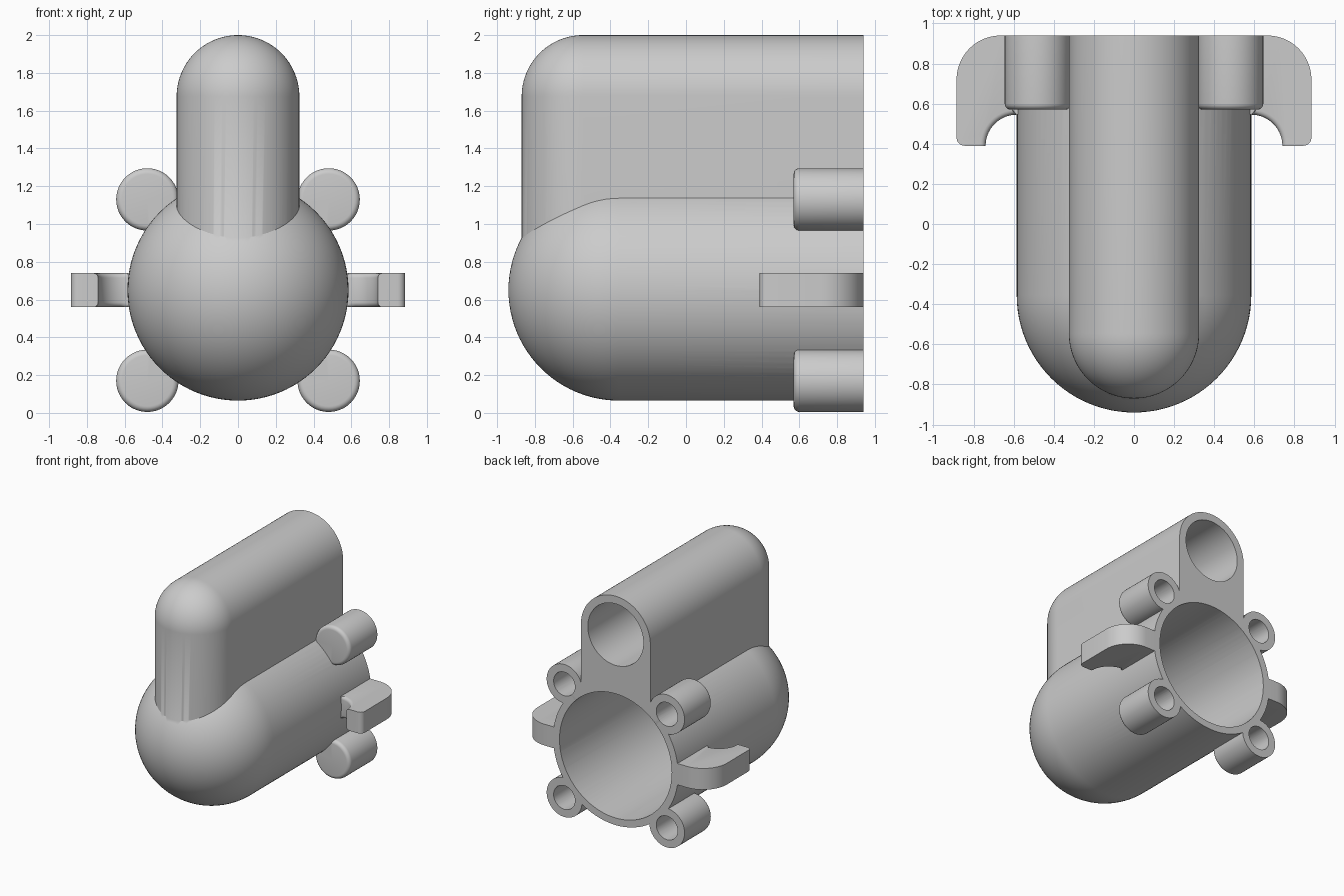
import bpy, bmesh
from math import sin, cos, pi
from mathutils import Matrix

cube = bpy.data.objects.get("Cube")
if cube:
    bpy.data.objects.remove(cube)

BACK = 0.94
BODY_Z, FIN_Z = 0.65, 1.675

grey = bpy.data.materials.new("plain_grey")
grey.use_nodes = True
grey.diffuse_color = (0.6, 0.6, 0.6, 1)
grey.node_tree.nodes["Principled BSDF"].inputs["Base Color"].default_value = (0.6, 0.6, 0.6, 1)


def arc(cx, cy, r, start, end, steps):
    """Points on an arc, angles in units of pi."""
    angles = [pi * (start + (end - start) * i / steps) for i in range(steps + 1)]
    return [(cx + r * cos(a), cy + r * sin(a)) for a in angles]


def finish(bm, name):
    bmesh.ops.recalc_face_normals(bm, faces=bm.faces[:])
    mesh = bpy.data.meshes.new(name)
    bm.to_mesh(mesh)
    bm.free()
    mesh.materials.append(grey)
    obj = bpy.data.objects.new(name, mesh)
    bpy.context.collection.objects.link(obj)
    return obj


def lathe(profile, x, z, sides):
    """Revolve (radius, y) points around a line along y."""
    bm = bmesh.new()
    verts = [bm.verts.new((r, y, 0)) for r, y in profile]
    edges = [bm.edges.new(pair) for pair in zip(verts, verts[1:])]
    bmesh.ops.spin(bm, geom=verts + edges, cent=(0, 0, 0), axis=(0, 1, 0),
                   angle=2 * pi, steps=sides)
    bmesh.ops.remove_doubles(bm, verts=bm.verts[:], dist=1e-5)
    bmesh.ops.translate(bm, verts=bm.verts[:], vec=(x, 0, z))
    return bm


def bullet(r, y_centre, y_end, z, sides=96):
    """Cylinder along y with a domed front and a flat back."""
    dome = arc(0, y_centre, r, -0.5, 0, sides // 4)
    dome[0] = (0, y_centre - r)
    return lathe(dome + [(r, y_end), (0, y_end)], 0, z, sides)


def boolean(target, tool, operation):
    mod = target.modifiers.new(operation.lower(), "BOOLEAN")
    mod.operation, mod.solver, mod.object = operation, "EXACT", tool
    bpy.context.view_layer.objects.active = target
    bpy.ops.object.modifier_apply(modifier=mod.name)
    bpy.data.objects.remove(tool)


# Main round body
housing = finish(bullet(0.585, -0.355, BACK, BODY_Z), "housing")

# Upright fin: hull around two stacked bullets
bm = bullet(0.325, -0.545, BACK, FIN_Z)
bottom = bmesh.ops.duplicate(bm, geom=bm.verts[:] + bm.edges[:] + bm.faces[:])["geom"]
bmesh.ops.translate(bm, verts=[v for v in bottom if isinstance(v, bmesh.types.BMVert)],
                    vec=(0, 0, BODY_Z - FIN_Z))
hull = bmesh.new()
for v in bm.verts:
    hull.verts.new(v.co)
bm.free()
bmesh.ops.convex_hull(hull, input=hull.verts[:])
bmesh.ops.delete(hull, geom=[v for v in hull.verts if not v.link_faces], context="VERTS")
bmesh.ops.dissolve_limit(hull, angle_limit=0.005, verts=hull.verts[:], edges=hull.edges[:])
boolean(housing, finish(hull, "fin"), "UNION")

# Four screw bosses with rounded front rims
boss_spots = [(x, z) for x in (-0.48, 0.48) for z in (0.17, 1.13)]
boss_profile = [(0, 0.57)] + arc(0.135, 0.6, 0.03, -0.5, 0, 5) + [(0.165, BACK), (0, BACK)]
for x, z in boss_spots:
    boolean(housing, finish(lathe(boss_profile, x, z, 48), "boss"), "UNION")


# Side hooks with a hollow inner curve
def hook(side):
    outline = [(0.5, BACK)]
    outline += arc(0.665, 0.72, 0.22, 0.5, 0, 14)
    outline += arc(0.845, 0.43, 0.04, 0, -0.5, 5)
    outline += arc(0.585, 0.39, 0.155, 0, 0.5, 14)
    outline += [(0.5, 0.545)]
    bm = bmesh.new()
    face = bm.faces.new([bm.verts.new((x, y, 0.56)) for x, y in outline])
    up = bmesh.ops.extrude_face_region(bm, geom=[face])["geom"]
    bmesh.ops.translate(bm, verts=[v for v in up if isinstance(v, bmesh.types.BMVert)],
                        vec=(0, 0, 0.18))
    bmesh.ops.recalc_face_normals(bm, faces=bm.faces[:])

    def on_curve(v):
        return abs(((v.co.x - 0.585) ** 2 + (v.co.y - 0.39) ** 2) ** 0.5 - 0.155) < 0.001

    rims = [e for e in bm.edges if all(on_curve(v) for v in e.verts)
            and abs(e.verts[0].co.z - e.verts[1].co.z) < 0.01]
    bmesh.ops.bevel(bm, geom=rims, offset=0.025, segments=4, profile=0.5, affect="EDGES")
    bmesh.ops.transform(bm, matrix=Matrix.Diagonal((side, 1, 1, 1)), verts=bm.verts[:])
    return finish(bm, "hook")


for side in (-1, 1):
    boolean(housing, hook(side), "UNION")

# Bores opening at the back
boolean(housing, finish(bullet(0.525, -0.355, 1.1, BODY_Z), "main_bore"), "DIFFERENCE")
boolean(housing, finish(bullet(0.26, -0.545, 1.1, FIN_Z), "fin_bore"), "DIFFERENCE")
for x, z in boss_spots:
    hole = lathe([(0, 0.64), (0.1, 0.64), (0.1, 1.1), (0, 1.1)], x, z, 40)
    boolean(housing, finish(hole, "screw_hole"), "DIFFERENCE")

# Smooth curves, crisp edges
bpy.ops.object.select_all(action="DESELECT")
housing.select_set(True)
bpy.context.view_layer.objects.active = housing
bpy.ops.object.shade_smooth_by_angle(angle=pi / 6)
